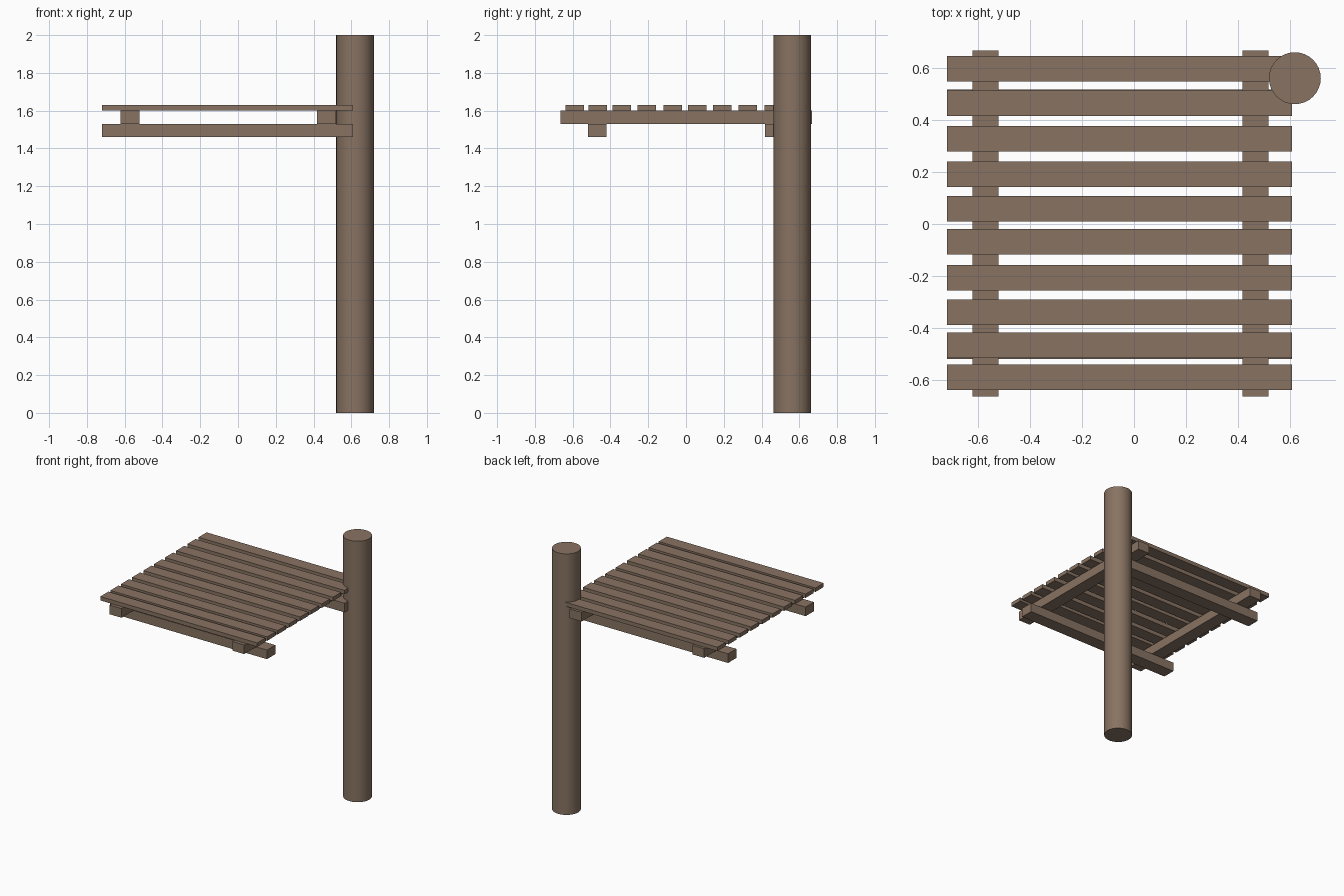
import bpy

old = bpy.data.objects.get("Cube")
if old:
    bpy.data.objects.remove(old, do_unlink=True)

wood = bpy.data.materials.new("weathered_brown_wood")
wood.use_nodes = True
COLOR = (0.246, 0.171, 0.122, 1)
wood.diffuse_color = COLOR
wood.node_tree.nodes["Principled BSDF"].inputs["Base Color"].default_value = COLOR


def box(name, x, y, z):
    """Box spanning the (low, high) ranges on each axis."""
    spans = (x, y, z)
    bpy.ops.mesh.primitive_cube_add(size=1, location=[(a + b) / 2 for a, b in spans])
    ob = bpy.context.object
    ob.name = name
    ob.scale = [b - a for a, b in spans]
    bpy.ops.object.transform_apply(location=False, rotation=False, scale=True)
    ob.data.materials.append(wood)
    return ob


# Round corner post
bpy.ops.mesh.primitive_cylinder_add(vertices=32, radius=0.1, depth=2, location=(0.62, 0.562, 1))
post = bpy.context.object
post.name = "corner_post"
post.data.materials.append(wood)
bpy.ops.object.shade_smooth_by_angle()

# Lower cross beams, front and back
LENGTH = (-0.72, 0.61)
for name, y in (("front_beam", -0.47), ("back_beam", 0.469)):
    box(name, LENGTH, (y - 0.05, y + 0.05), (1.46, 1.53))

# Joists resting on the beams
for name, x in (("right_joist", -0.572), ("left_joist", 0.468)):
    box(name, (x - 0.05, x + 0.05), (-0.665, 0.668), (1.53, 1.60))

# Deck planks, slightly uneven spacing
centres = (-0.59, -0.468, -0.341, -0.207, -0.069, 0.059, 0.192, 0.328, 0.465, 0.599)
for i, y in enumerate(centres, 1):
    box(f"deck_plank_{i}", LENGTH, (y - 0.049, y + 0.049), (1.60, 1.63))
